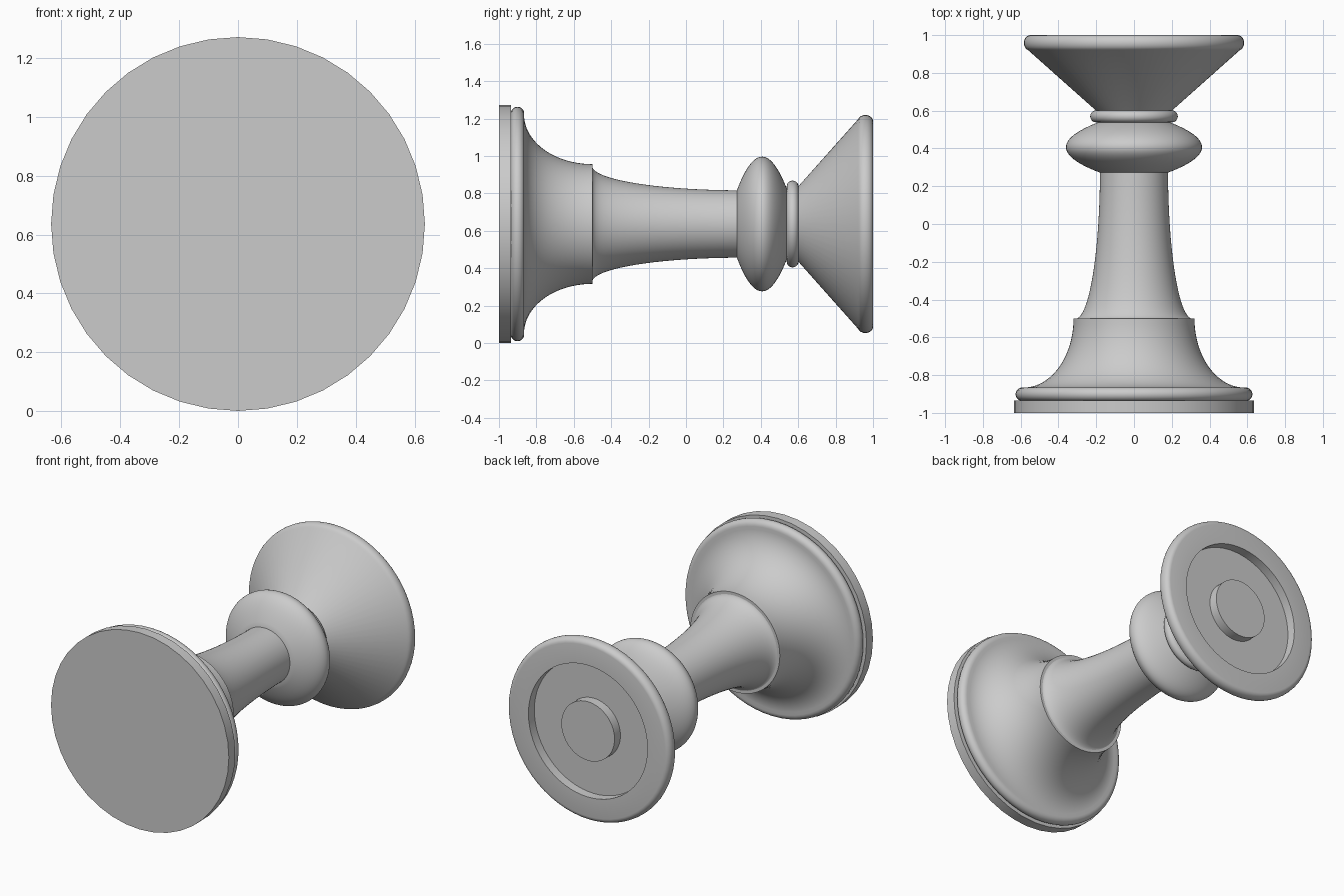
import bpy
import bmesh
from math import sin, cos, pi, sqrt, radians

cube = bpy.data.objects.get("Cube")
if cube:
    bpy.data.objects.remove(cube, do_unlink=True)

AXIS_Z = 0.636

grey = bpy.data.materials.new("plain_grey")
grey.use_nodes = True
COLOUR = (0.6, 0.6, 0.6, 1)
grey.diffuse_color = COLOUR
grey.node_tree.nodes["Principled BSDF"].inputs["Base Color"].default_value = COLOUR


def lathe(name, profile, sides=64, angle=35):
    """Spin (radius, y) points around the lengthwise axis; radius 0 closes an end."""
    bm = bmesh.new()
    rings = []
    for r, y in profile:
        count = sides if r > 0 else 1
        rings.append([bm.verts.new((r * sin(2 * pi * i / sides), y,
                                    AXIS_Z + r * cos(2 * pi * i / sides)))
                      for i in range(count)])
    for a, b in zip(rings, rings[1:]):
        if len(a) == 1 or len(b) == 1:
            bm.faces.new(a if len(b) == 1 else b)
            continue
        for i in range(sides):
            j = (i + 1) % sides
            bm.faces.new((a[i], a[j], b[j], b[i]))
    # the unused centre points of the flat end caps
    bmesh.ops.delete(bm, geom=[v for v in bm.verts if not v.link_faces], context='VERTS')
    bmesh.ops.recalc_face_normals(bm, faces=bm.faces)
    mesh = bpy.data.meshes.new(name)
    bm.to_mesh(mesh)
    bm.free()
    mesh.materials.append(grey)
    obj = bpy.data.objects.new(name, mesh)
    bpy.context.collection.objects.link(obj)
    bpy.ops.object.select_all(action='DESELECT')
    obj.select_set(True)
    bpy.context.view_layer.objects.active = obj
    bpy.ops.object.shade_smooth_by_angle(angle=radians(angle))
    return obj


def half_round(r, y0, y1, bulge, steps=10):
    """Rounded edge from y0 to y1 that swells outward by bulge."""
    mid, half = (y0 + y1) / 2, (y1 - y0) / 2
    return [(r + bulge * sin(pi * k / steps), mid - half * cos(pi * k / steps))
            for k in range(steps + 1)]


def flare(r0, y0, r1, y1, steps=20):
    """Concave quarter ellipse narrowing from r0 to r1."""
    points = []
    for k in range(steps + 1):
        a = pi / 2 * k / steps
        points.append((r1 + (r0 - r1) * (1 - sin(a)), y1 + (y0 - y1) * cos(a)))
    return points


# Foot: flat plate, rounded moulding and flared collar with a stepped end
lathe("base_plate", [(0, -1), (0.635, -1), (0.635, -0.935), (0, -0.935)], sides=40)
lathe("base_moulding", [(0, -0.937)] + half_round(0.59, -0.937, -0.865, 0.037) + [(0, -0.865)])
lathe("base_flare", flare(0.585, -0.866, 0.32, -0.5) + [(0, -0.5)])

# Stem
lathe("stem", flare(0.31, -0.502, 0.18, 0.29))

# Bulb and thin collar
bulb = [(0.18 + 0.18 * (1 - (k / 12) ** 2), 0.407 + 0.135 * k / 12)
        for k in range(-12, 13)]
lathe("bulb", [(0, 0.272)] + bulb + [(0, 0.542)])
lathe("collar", [(0, 0.538)] + half_round(0.2, 0.538, 0.602, 0.032) + [(0, 0.602)])

# Conical cup with rounded rim, shallow recess and a raised centre disc
lathe("cup", [(0.195, 0.595)] + half_round(0.55, 0.918, 1, 0.033)[1:]
      + [(0.425, 1), (0.425, 0.94), (0, 0.94)])
lathe("centre_disc", [(0.19, 0.935), (0.19, 1), (0, 1)])
